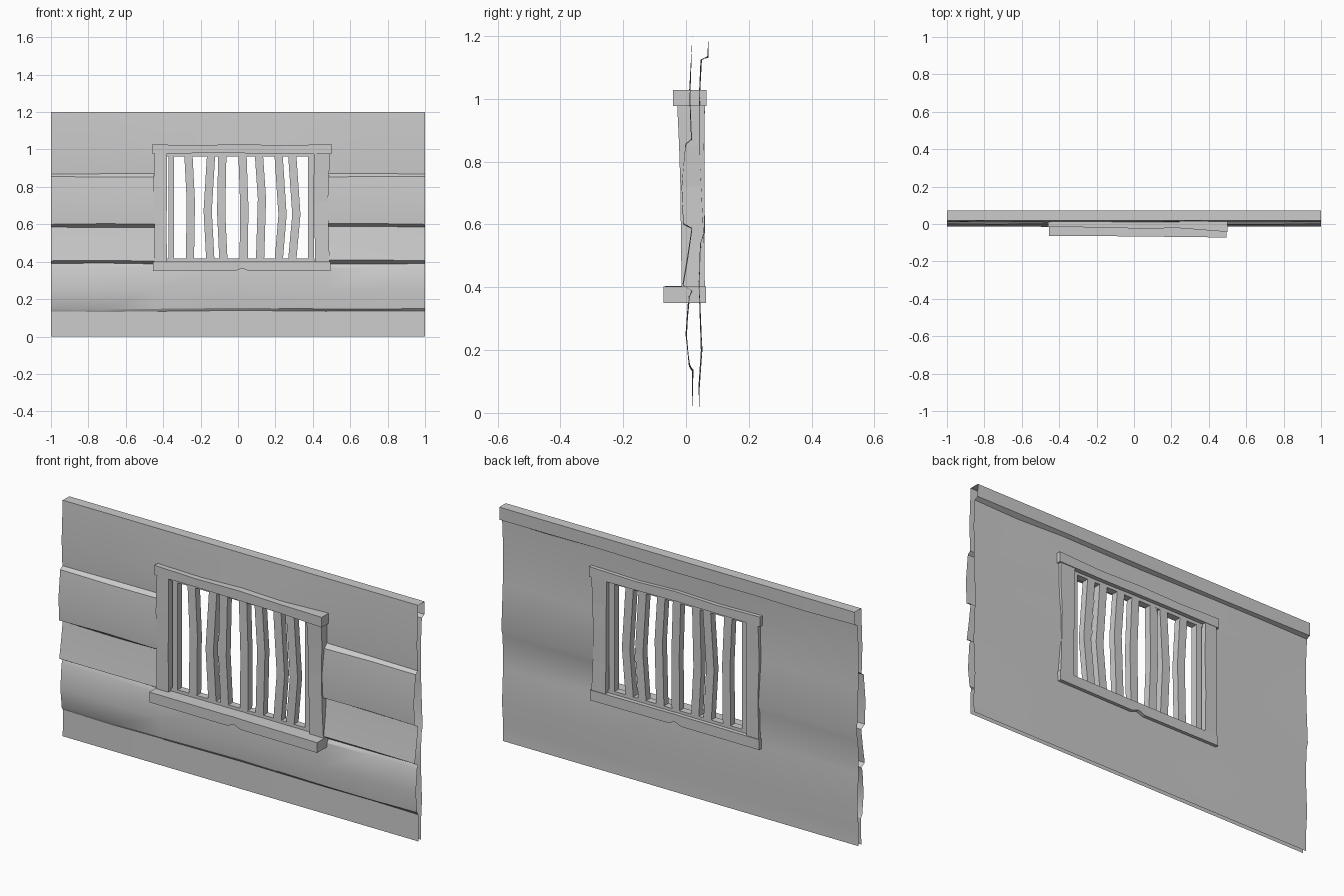
import bpy, bmesh, random
from mathutils import Vector

if "Cube" in bpy.data.objects:
    bpy.data.objects.remove(bpy.data.objects["Cube"])

random.seed(4)


def make(name, verts, faces, recalc=True):
    mesh = bpy.data.meshes.new(name)
    mesh.from_pydata(verts, [], faces)
    obj = bpy.data.objects.new(name, mesh)
    bpy.context.collection.objects.link(obj)
    bm = bmesh.new()
    bm.from_mesh(mesh)
    if recalc:
        bmesh.ops.recalc_face_normals(bm, faces=bm.faces)
    loose = [v for v in bm.verts if not v.link_faces]
    bmesh.ops.delete(bm, geom=loose, context='VERTS')
    bm.to_mesh(mesh)
    bm.free()
    return obj


def loft(name, axis, sections):
    """Closed beam of rectangular sections (t, u0, u1, y0, y1) along x or z."""
    verts, faces = [], []
    for t, u0, u1, y0, y1 in sections:
        for u, y in ((u0, y0), (u1, y0), (u1, y1), (u0, y1)):
            verts.append(Vector((t, y, u) if axis == 'x' else (u, y, t)))
    n = len(sections)
    for i in range(n - 1):
        for k in range(4):
            a, b = i * 4 + k, i * 4 + (k + 1) % 4
            faces.append((a, b, b + 4, a + 4))
    faces += [(3, 2, 1, 0), tuple(range(n * 4 - 4, n * 4))]
    return make(name, verts, faces)


# Wall: one plank profile (y, z) up the front, over the top and down the back
profile = [(.020, 0), (.021, .135), (.012, .15), (.001, .25), (.010, .37),
           (.018, .39), (-.008, .405), (.008, .50), (.020, .585), (-.009, .60),
           (-.014, .72), (.000, .855), (.017, .868), (.011, 1.0), (.020, 1.2),
           (.072, 1.2), (.070, 1.135), (.049, 1.125), (.042, 1.0), (.044, .80),
           (.055, .57), (.045, .535), (.042, .40), (.042, .37), (.050, .20),
           (.041, .08), (.043, 0)]
stations = [-1, -.72, -.44, 0, .47, .74, 1]
verts, faces = [], []
for i, x in enumerate(stations):
    for y, z in profile:
        inner = 0 < i < len(stations) - 1
        edge = z in (0, 1.2, .37, 1.0)
        dy = random.uniform(-.003, .003) if inner and z not in (0, 1.2) else 0
        dz = random.uniform(-.005, .005) if inner and not edge else 0
        verts.append((x, y + dy, z + dz))
rows = len(profile)
for i in range(len(stations) - 1):
    for j in range(rows - 1):
        za, zb = sorted((profile[j][1], profile[j + 1][1]))
        if stations[i] >= -.44 and stations[i + 1] <= .47 and za >= .37 and zb <= 1.0:
            continue  # window opening
        a = i * rows + j
        faces.append((a, a + rows, a + rows + 1, a + 1))
wall = make("plank_wall", verts, faces, False)
bpy.context.view_layer.objects.active = wall
wall.select_set(True)
bpy.ops.object.shade_smooth_by_angle(angle=.4)

# Outer window frame
loft("lintel", 'x', [(-.46, .978, 1.027, -.015, .062), (-.22, .980, 1.022, -.018, .062),
                     (.02, .980, 1.029, -.024, .060), (.24, .977, 1.021, -.022, .062),
                     (.50, .977, 1.029, -.042, .065)])
loft("sill", 'x', [(-.455, .35, .402, -.063, .062), (-.015, .35, .403, -.066, .060),
                   (.022, .365, .404, -.066, .060), (.06, .35, .403, -.067, .060),
                   (.495, .35, .402, -.072, .064)])
loft("left_post", 'z', [(.40, -.450, -.38, -.014, .058), (.60, -.446, -.382, -.016, .060),
                        (.80, -.452, -.379, -.016, .058), (.98, -.447, -.38, -.014, .060)])
loft("right_post", 'z', [(.40, .412, .490, -.014, .060), (.55, .410, .484, -.016, .058),
                         (.72, .408, .481, -.018, .059), (.85, .408, .487, -.022, .058),
                         (.98, .405, .490, -.028, .060)])

# Inner frame strips
for name, x0, x1 in (("left_inner_strip", -.372, -.342), ("right_inner_strip", .373, .405)):
    loft(name, 'z', [(.40, x0, x1, .004, .040), (.98, x0, x1, .004, .040)])
for name, z0, z1 in (("bottom_inner_strip", .395, .418), ("top_inner_strip", .962, .985)):
    loft(name, 'x', [(-.385, z0, z1, .004, .040), (.41, z0, z1, .004, .040)])

# Crooked bars: centre x at bottom, middle and top
bars = [(-.257, -.252, -.265), (-.148, -.162, -.144), (-.078, -.090, -.084),
        (.030, .034, .024), (.118, .128, .112), (.218, .238, .217), (.290, .312, .290)]
for i, (b, m, t) in enumerate(bars):
    w = .022
    zm = random.uniform(.64, .74)
    loft(f"bar_{i + 1}", 'z', [(.41, b - w, b + w, .004, .040),
                               (zm, m - w, m + w, .002, .038),
                               (.97, t - w, t + w, .004, .040)])
